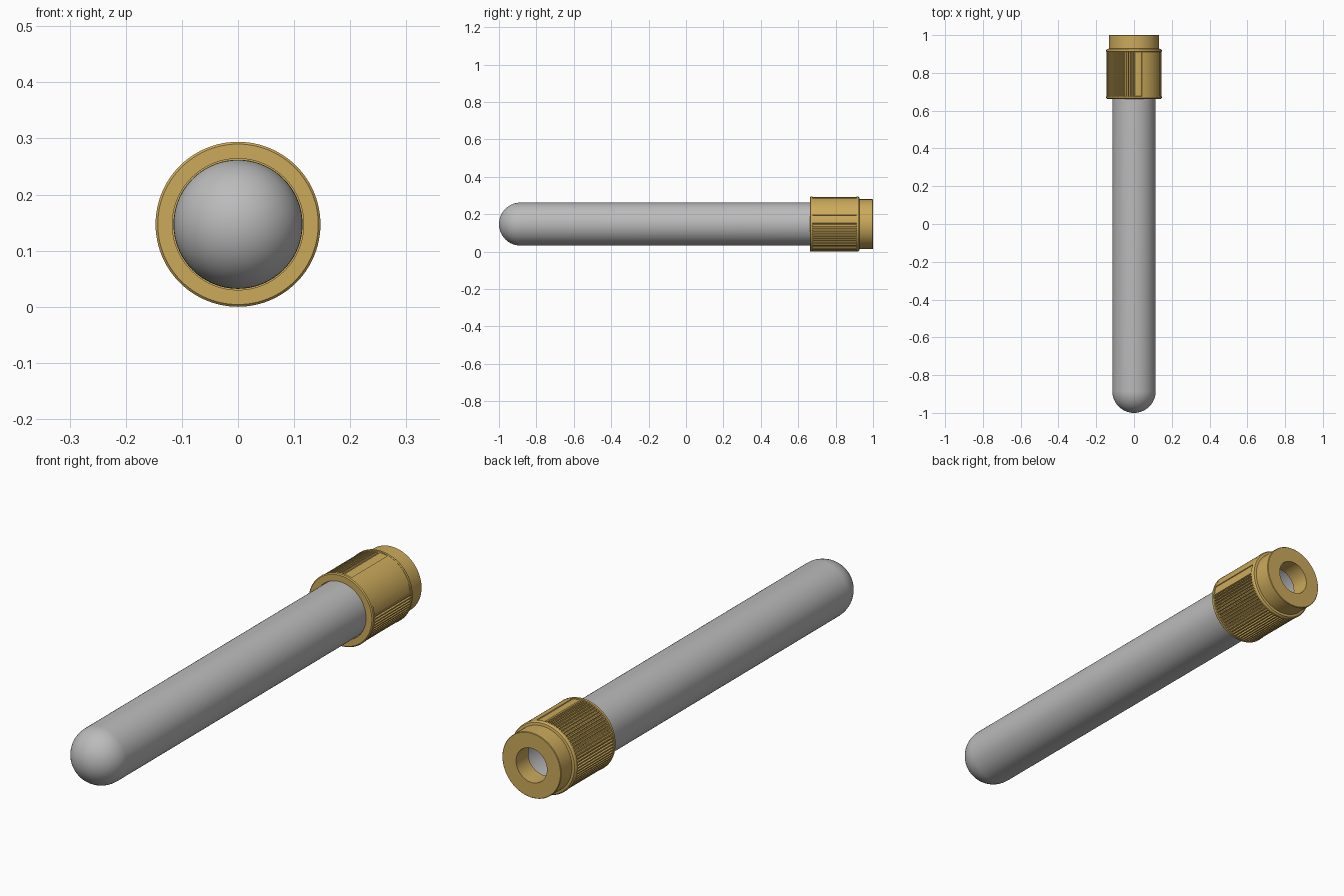
import bpy, bmesh, math

if "Cube" in bpy.data.objects:
    bpy.data.objects.remove(bpy.data.objects["Cube"])

AXIS_Z = 0.147  # height of the long axis, which runs along y


def material(name, rgb):
    m = bpy.data.materials.new(name)
    m.use_nodes = True
    m.diffuse_color = (*rgb, 1)
    m.node_tree.nodes["Principled BSDF"].inputs["Base Color"].default_value = (*rgb, 1)
    return m


grey = material("grey glass", (0.50, 0.50, 0.50))
gold = material("gold cap", (0.60, 0.40, 0.105))


def point(r, deg, y):
    a = math.radians(deg)
    return (r * math.cos(a), y, AXIS_Z + r * math.sin(a))


def finish(name, bm, mat):
    bmesh.ops.remove_doubles(bm, verts=bm.verts, dist=1e-5)
    bmesh.ops.recalc_face_normals(bm, faces=bm.faces)
    mesh = bpy.data.meshes.new(name)
    bm.to_mesh(mesh)
    bm.free()
    mesh.materials.append(mat)
    obj = bpy.data.objects.new(name, mesh)
    bpy.context.collection.objects.link(obj)
    bpy.ops.object.select_all(action='DESELECT')
    obj.select_set(True)
    bpy.context.view_layer.objects.active = obj
    bpy.ops.object.shade_smooth_by_angle(angle=math.radians(25))
    return obj


def lathe(name, profile, mat, closed, segments=72):
    """Spin (radius, y) points around the long axis."""
    bm = bmesh.new()
    rings = [[bm.verts.new(point(r, 360 * i / segments, y)) for i in range(segments)]
             for r, y in profile]
    pairs = list(zip(rings, rings[1:]))
    if closed:
        pairs.append((rings[-1], rings[0]))
    for a, b in pairs:
        for i in range(segments):
            j = (i + 1) % segments
            bm.faces.new((a[i], a[j], b[j], b[i]))
    bmesh.ops.dissolve_degenerate(bm, edges=bm.edges, dist=1e-6)
    return finish(name, bm, mat)


def prism(name, section, y0, y1, mat):
    """Extrude a (radius, degrees) outline along the long axis."""
    bm = bmesh.new()
    front = [bm.verts.new(point(r, d, y0)) for r, d in section]
    back = [bm.verts.new(point(r, d, y1)) for r, d in section]
    n = len(section)
    for i in range(n):
        j = (i + 1) % n
        bm.faces.new((front[i], front[j], back[j], back[i]))
    return finish(name, bm, mat)


# Hollow tube with a round closed end
R, WALL, LIP = 0.115, 0.010, 0.92


def dome(r):
    return [(r * math.sin(math.pi / 2 * k / 14), -1 + R - r * math.cos(math.pi / 2 * k / 14))
            for k in range(15)]


lathe("tube", dome(R) + [(R, LIP), (R - WALL, LIP)] + dome(R - WALL)[::-1], grey, False)

# Cap: front flange, core, rear flange, collar and the hole through its end
lathe("cap_body", [
    (0.117, 0.662), (0.143, 0.662), (0.147, 0.666), (0.147, 0.676), (0.138, 0.678),
    (0.138, 0.910), (0.147, 0.912), (0.147, 0.920), (0.143, 0.926), (0.133, 0.928),
    (0.133, 0.998), (0.131, 1.0), (0.070, 1.0), (0.070, 0.921), (0.117, 0.921),
], gold, True, 96)

# Grip: fine ribs on most of the cap, a smooth raised panel on the upper left
ribs, start, end = 55, 90, 365
step = (end - start) / ribs
section = []
for k in range(ribs):
    a = start + k * step
    section += [(0.1385, a), (0.1385, a + step * 0.3),
                (0.1455, a + step * 0.45), (0.1455, a + step * 0.85)]
section += [(0.143, 5 + 2 * k) for k in range(8)]
section += [(0.1462, 19.3 + 54.4 * k / 18) for k in range(19)]
section += [(0.143, 74 + 2 * k) for k in range(8)]
prism("cap_grip", section, 0.676, 0.912, gold)
